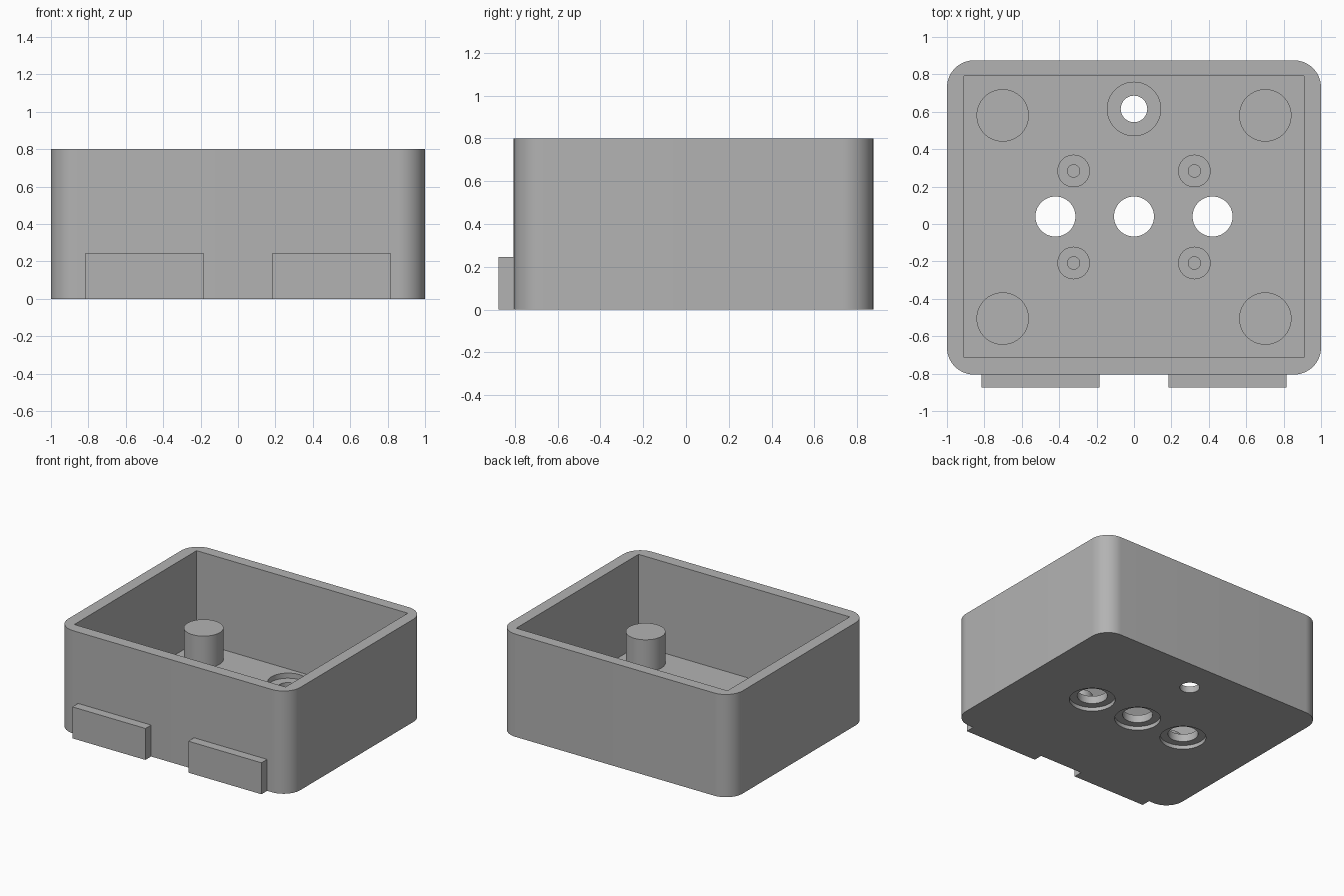
import bpy
import bmesh
import math

if "Cube" in bpy.data.objects:
    bpy.data.objects.remove(bpy.data.objects["Cube"], do_unlink=True)

grey = bpy.data.materials.new("plain_grey")
grey.use_nodes = True
colour = (0.45, 0.45, 0.45, 1)
grey.diffuse_color = colour
grey.node_tree.nodes["Principled BSDF"].inputs["Base Color"].default_value = colour

FLOOR, TOP = 0.09, 0.80
MID_Y = 0.0375


def make_object(name, bm):
    bmesh.ops.recalc_face_normals(bm, faces=bm.faces)
    mesh = bpy.data.meshes.new(name)
    bm.to_mesh(mesh)
    bm.free()
    mesh.materials.append(grey)
    ob = bpy.data.objects.new(name, mesh)
    bpy.context.collection.objects.link(ob)
    return ob


def prism(name, outline, z0, z1):
    bm = bmesh.new()
    base = bm.faces.new([bm.verts.new((x, y, z0)) for x, y in outline])
    side = bmesh.ops.extrude_face_region(bm, geom=[base], use_keep_orig=True)
    verts = [g for g in side["geom"] if isinstance(g, bmesh.types.BMVert)]
    bmesh.ops.translate(bm, verts=verts, vec=(0, 0, z1 - z0))
    return make_object(name, bm)


def block(name, x0, x1, y0, y1, z0, z1):
    return prism(name, [(x0, y0), (x1, y0), (x1, y1), (x0, y1)], z0, z1)


def cylinder(name, x, y, r, z0, z1, n=64):
    angles = [2 * math.pi * i / n for i in range(n)]
    return prism(name, [(x + r * math.cos(a), y + r * math.sin(a)) for a in angles], z0, z1)


def rounded_outline(x0, x1, y0, y1, r, n=16):
    corners = [(x1 - r, y1 - r), (x0 + r, y1 - r), (x0 + r, y0 + r), (x1 - r, y0 + r)]
    points = []
    for k, (cx, cy) in enumerate(corners):
        for i in range(n + 1):
            a = math.pi / 2 * (k + i / n)
            points.append((cx + r * math.cos(a), cy + r * math.sin(a)))
    return points


def activate(ob):
    bpy.ops.object.select_all(action="DESELECT")
    ob.select_set(True)
    bpy.context.view_layer.objects.active = ob


def cut(ob, cutter):
    cutter.hide_render = True
    mod = ob.modifiers.new("cut", "BOOLEAN")
    mod.operation, mod.solver, mod.object = "DIFFERENCE", "EXACT", cutter
    activate(ob)
    bpy.ops.object.modifier_apply(modifier=mod.name)
    bpy.data.objects.remove(cutter, do_unlink=True)


def smooth(ob):
    activate(ob)
    bpy.ops.object.shade_smooth_by_angle(angle=math.radians(30))


# Rounded case with a square-cornered cavity
case = prism("case", rounded_outline(-1, 1, -0.805, 0.875, 0.145), 0, TOP)
cut(case, block("cavity_cutter", -0.91, 0.91, -0.715, 0.79, FLOOR, TOP + 0.1))

# Three through holes, counterbored from below
for x in (-0.42, 0, 0.42):
    cut(case, cylinder("hole_cutter", x, 0.04, 0.107, -0.1, 0.2))
    cut(case, cylinder("recess_cutter", x, 0.04, 0.163, -0.1, 0.03))

# Rear hole, counterbored from inside
cut(case, cylinder("rear_hole_cutter", 0, 0.615, 0.071, -0.1, 0.2))
cut(case, cylinder("rear_recess_cutter", 0, 0.615, 0.143, 0.05, 0.2))
smooth(case)

# Corner pillars and small bored bosses
for sx, side in ((-1, "right"), (1, "left")):
    for sy, end in ((-1, "front"), (1, "back")):
        pillar = cylinder(f"{end}_{side}_pillar", sx * 0.702, MID_Y + sy * 0.543,
                          0.14, FLOOR - 0.01, 0.335)
        smooth(pillar)
        bx, by = sx * 0.323, MID_Y + sy * 0.246
        boss = cylinder(f"{end}_{side}_boss", bx, by, 0.087, FLOOR - 0.01, 0.18)
        cut(boss, cylinder("bore_cutter", bx, by, 0.033, FLOOR, 0.3, 32))
        smooth(boss)

    # Front tabs
    inner, outer = sorted((sx * 0.185, sx * 0.815))
    block(f"{side}_tab", inner, outer, -0.875, -0.80, 0, 0.245)
